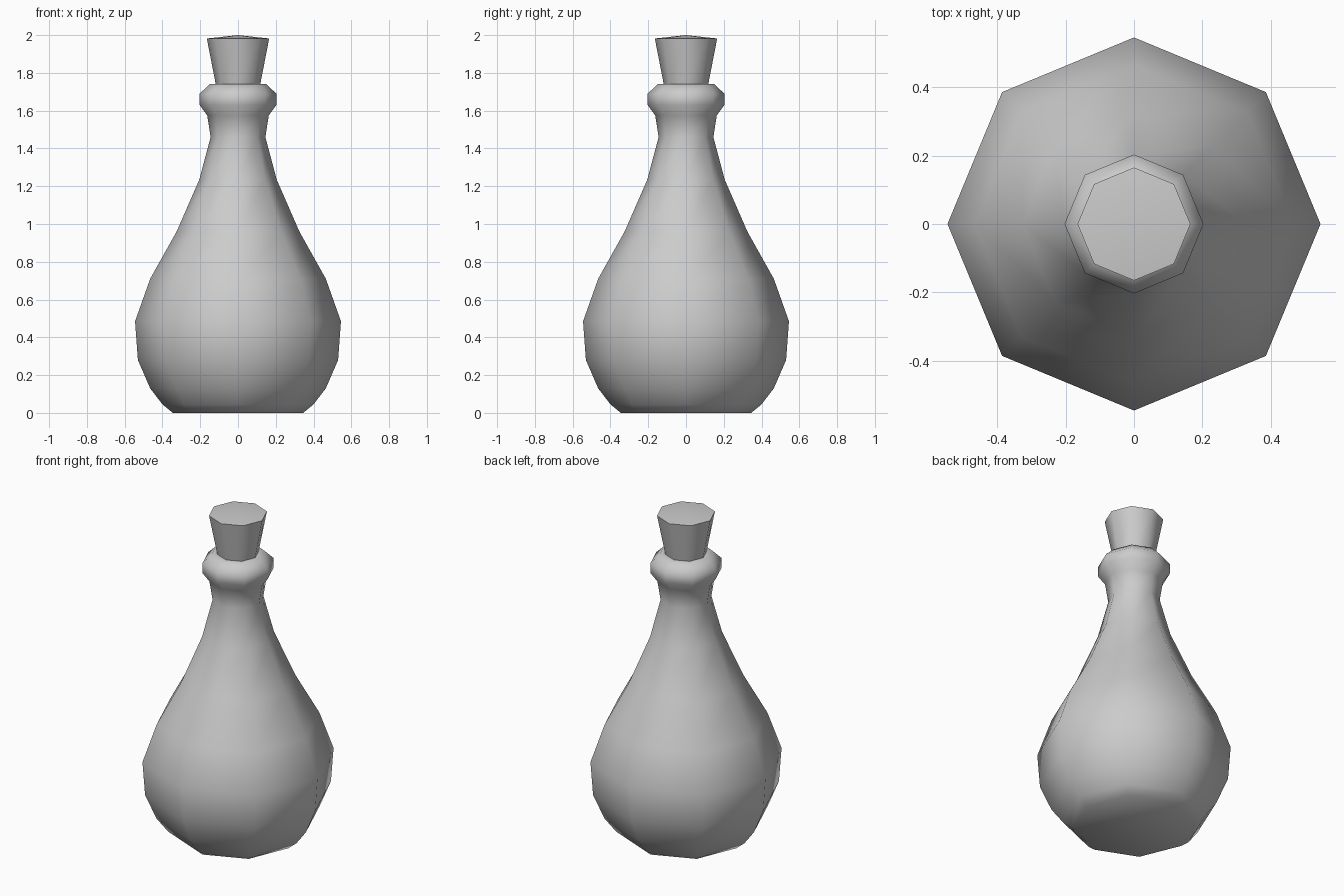
import bpy, bmesh
from math import radians, cos, sin, pi

if "Cube" in bpy.data.objects:
    bpy.data.objects.remove(bpy.data.objects["Cube"])

SIDES = 8


def lathe(name, profile, angle, cap_bottom=True, apex=None):
    """Spin an (r, z) profile into an eight-sided solid with corners on the axes."""
    bm = bmesh.new()
    rings = [[bm.verts.new((r * cos(2 * pi * i / SIDES), r * sin(2 * pi * i / SIDES), z))
              for i in range(SIDES)] for r, z in profile]
    for low, high in zip(rings, rings[1:]):
        for i in range(SIDES):
            j = (i + 1) % SIDES
            bm.faces.new((low[i], low[j], high[j], high[i]))
    if cap_bottom:
        bm.faces.new(rings[0][::-1])
    if apex is not None:
        tip = bm.verts.new((0, 0, apex))
        for i in range(SIDES):
            bm.faces.new((rings[-1][i], rings[-1][(i + 1) % SIDES], tip))
    mesh = bpy.data.meshes.new(name)
    bm.to_mesh(mesh)
    bm.free()
    obj = bpy.data.objects.new(name, mesh)
    bpy.context.collection.objects.link(obj)
    bpy.ops.object.select_all(action='DESELECT')
    obj.select_set(True)
    bpy.context.view_layer.objects.active = obj
    bpy.ops.object.shade_smooth_by_angle(angle=radians(angle))
    return obj


# Bottle: flat base, round belly, tapering neck, rolled lip turning in to the cork
lathe("bottle", [
    (0.345, 0.0), (0.40, 0.045), (0.465, 0.13), (0.53, 0.28), (0.545, 0.485),
    (0.465, 0.71), (0.325, 0.96), (0.205, 1.235), (0.145, 1.46), (0.163, 1.575),
    (0.203, 1.63), (0.203, 1.69), (0.15, 1.74), (0.115, 1.74)], 80)

# Cork: flared stopper with a slightly domed top
lathe("cork", [(0.117, 1.735), (0.165, 1.982)], 60, apex=2.0)
